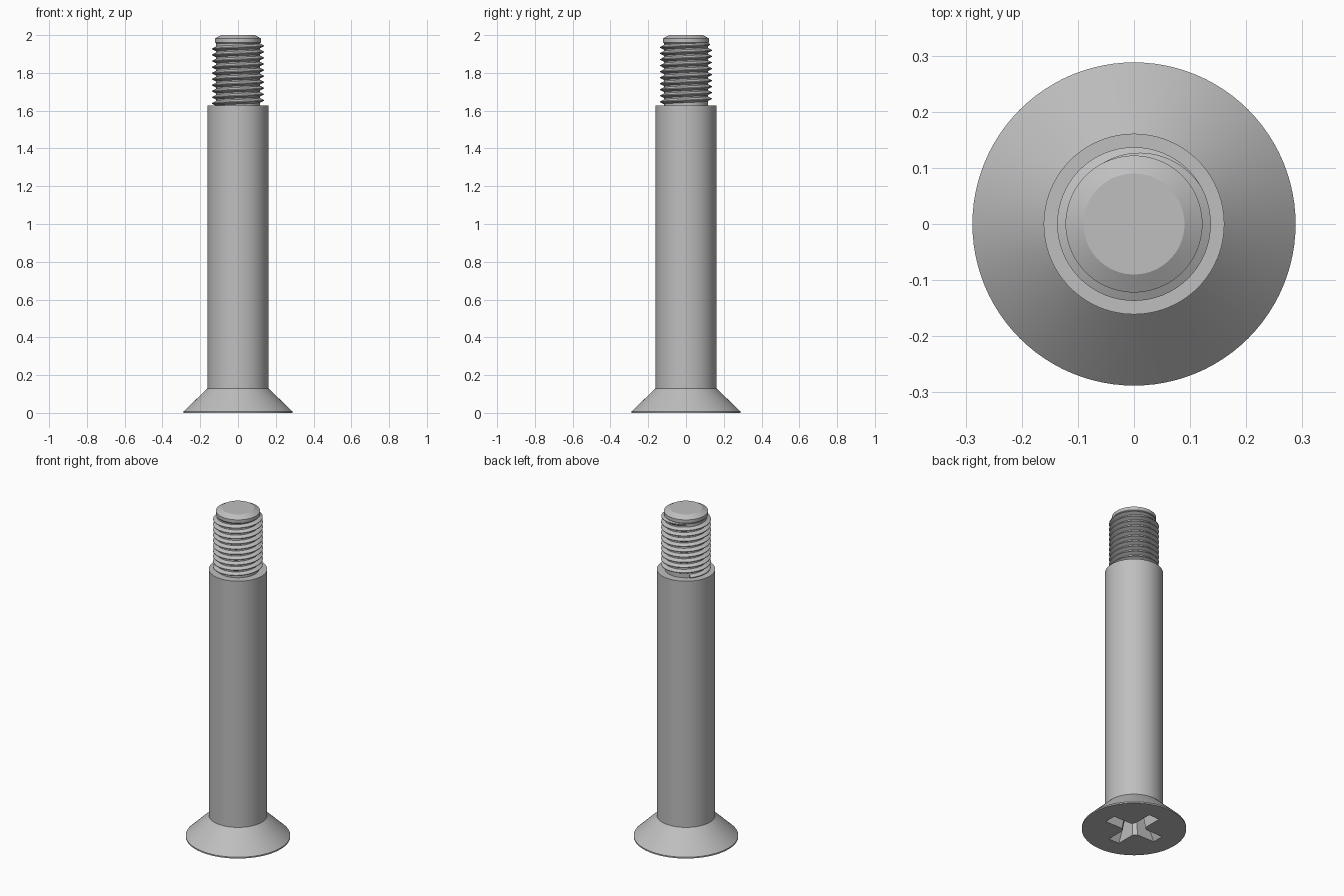
import bpy, bmesh, math

if "Cube" in bpy.data.objects:
    bpy.data.objects.remove(bpy.data.objects["Cube"])

STEEL = bpy.data.materials.new("grey_steel")
STEEL.diffuse_color = (0.52, 0.52, 0.52, 1)
STEEL.use_nodes = True
STEEL.node_tree.nodes["Principled BSDF"].inputs["Base Color"].default_value = STEEL.diffuse_color
SEG = 96


def make_object(name, bm):
    bmesh.ops.recalc_face_normals(bm, faces=bm.faces)
    mesh = bpy.data.meshes.new(name)
    bm.to_mesh(mesh)
    bm.free()
    obj = bpy.data.objects.new(name, mesh)
    bpy.context.collection.objects.link(obj)
    mesh.materials.append(STEEL)
    return obj


def loft(bm, rings):
    """Skin closed rings of points and cap both ends."""
    loops = [[bm.verts.new(p) for p in ring] for ring in rings]
    for a, b in zip(loops, loops[1:]):
        n = len(a)
        for i in range(n):
            j = (i + 1) % n
            bm.faces.new((a[i], a[j], b[j], b[i]))
    bm.faces.new(loops[0][::-1])
    bm.faces.new(loops[-1])


def smooth(obj, angle):
    bpy.ops.object.select_all(action='DESELECT')
    obj.select_set(True)
    bpy.context.view_layer.objects.active = obj
    bpy.ops.object.shade_smooth_by_angle(angle=math.radians(angle))


# Countersunk head, shank, thread core and chamfered tip as one turned profile
profile = [(0.288, 0), (0.288, 0.008), (0.161, 0.13), (0.161, 1.627),
           (0.116, 1.627), (0.116, 1.955), (0.122, 1.962), (0.122, 1.982), (0.09, 2.0)]
bm = bmesh.new()
loft(bm, [[(r * math.cos(2 * math.pi * i / SEG), r * math.sin(2 * math.pi * i / SEG), z)
           for i in range(SEG)] for r, z in profile])
body = make_object("screw_body", bm)


# Tapered cross recess cut into the underside of the head
def cross(z, reach, half, corner):
    pts = []
    for k in range(4):
        c, s = round(math.cos(k * math.pi / 2)), round(math.sin(k * math.pi / 2))
        for x, y in ((corner, -half), (reach, -half), (reach, half), (corner, half)):
            pts.append((x * c - y * s, x * s + y * c, z))
    return pts


bm = bmesh.new()
loft(bm, [cross(-0.02, 0.184, 0.038, 0.058), cross(0.14, 0.092, 0.022, 0.036)])
cutter = make_object("recess_cutter", bm)
cutter.hide_render = True
cut = body.modifiers.new("recess", 'BOOLEAN')
cut.operation = 'DIFFERENCE'
cut.solver = 'EXACT'
cut.object = cutter
bpy.context.view_layer.objects.active = body
bpy.ops.object.modifier_apply(modifier="recess")
bpy.data.objects.remove(cutter)
smooth(body, 25)

# Right-handed helical thread, fading into the core at the top
PITCH, STEPS, Z_END = 0.032, 64, 1.955
END = math.radians(135)
FADE = math.radians(105)
turns = 10
rings = []
for i in range(turns * STEPS + 1):
    back = 2 * math.pi * (turns - i / STEPS)
    a = END - back
    z = Z_END - PITCH * back / (2 * math.pi)
    t = min(1, back / FADE)
    crest = 0.119 + 0.018 * t
    ring = []
    for r, dz in ((0.112, -0.0145), (crest, -0.002), (crest, 0.002), (0.112, 0.0145)):
        ring.append((r * math.cos(a), r * math.sin(a), z + dz))
    rings.append(ring)
bm = bmesh.new()
loft(bm, rings)
thread = make_object("screw_thread", bm)
smooth(thread, 25)
